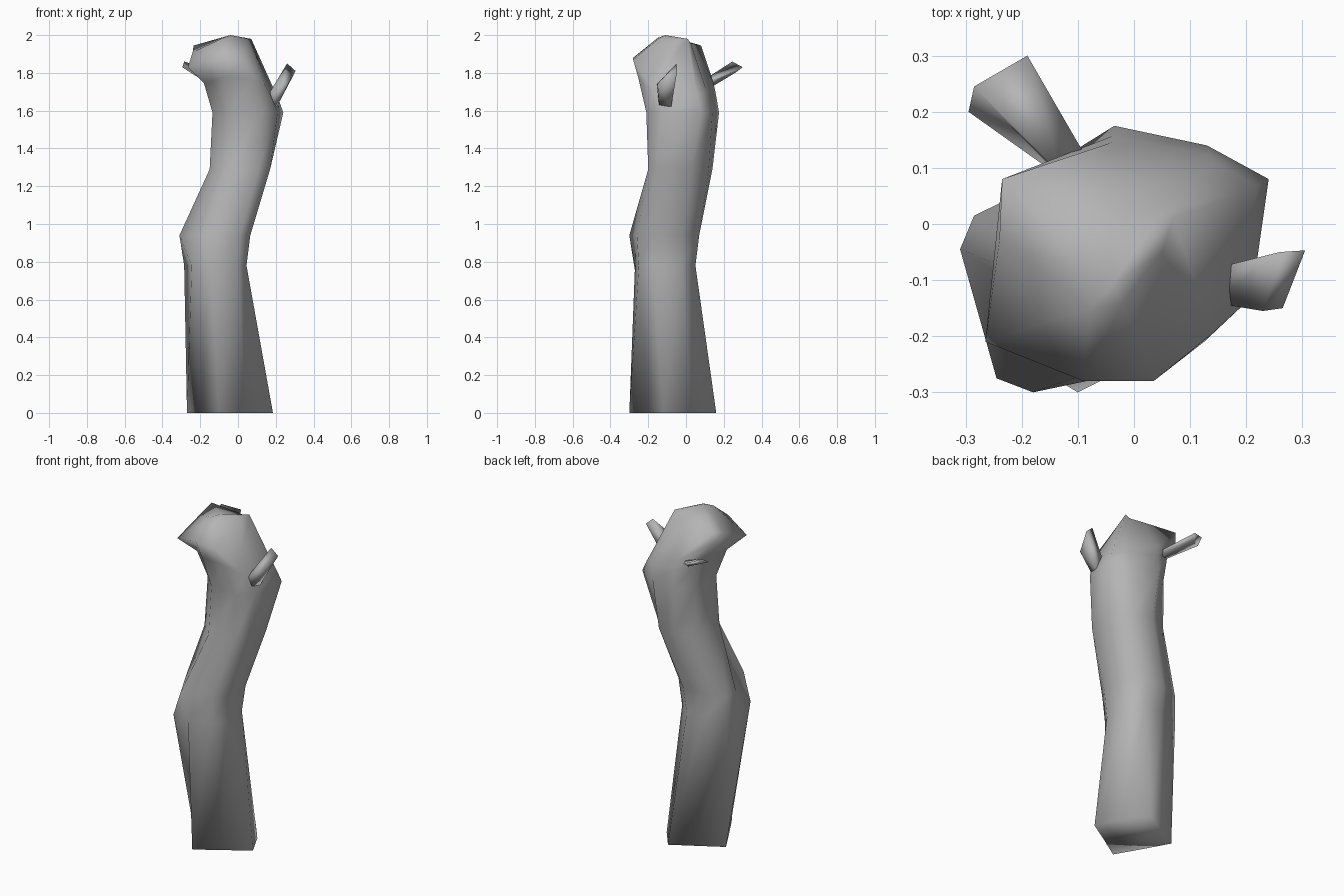
import bpy
from mathutils import Vector

if "Cube" in bpy.data.objects:
    bpy.data.objects.remove(bpy.data.objects["Cube"])

# Mid-dark bark grey
bark = bpy.data.materials.new("bark_grey")
bark.diffuse_color = (.46, .46, .46, 1)
bark.use_nodes = True
bark.node_tree.nodes["Principled BSDF"].inputs["Base Color"].default_value = bark.diffuse_color


def loft(name, rings, cap_point=None):
    """Skin equal-length rings, ordered anticlockwise from bottom to top."""
    n = len(rings[0])
    verts = [Vector(p) for ring in rings for p in ring]
    faces = [tuple(reversed(range(n)))]
    for r in range(len(rings) - 1):
        for i in range(n):
            j = (i + 1) % n
            faces.append((r*n + i, r*n + j, (r+1)*n + j, (r+1)*n + i))
    top = (len(rings) - 1) * n
    if cap_point:
        verts.append(Vector(cap_point))
        faces += [(top + i, top + (i+1) % n, len(verts) - 1) for i in range(n)]
    else:
        faces.append(tuple(range(top, top + n)))
    mesh = bpy.data.meshes.new(name)
    mesh.from_pydata(verts, [], faces)
    mesh.materials.append(bark)
    obj = bpy.data.objects.new(name, mesh)
    bpy.context.collection.objects.link(obj)
    bpy.ops.object.select_all(action='DESELECT')
    obj.select_set(True)
    bpy.context.view_layer.objects.active = obj
    bpy.ops.object.mode_set(mode='EDIT')
    bpy.ops.mesh.select_all(action='SELECT')
    bpy.ops.mesh.normals_make_consistent(inside=False)
    bpy.ops.object.mode_set(mode='OBJECT')
    bpy.ops.object.shade_smooth()
    return obj


# Crooked trunk: four-cornered foot, irregular sections at each bend
sections = {
    0.00: [(-.10, -.30), (.04, -.21), (.185, -.12), (.11, .03),
           (.01, .16), (-.13, .08), (-.27, .0), (-.19, -.145)],
    0.78: [(-.15, -.27), (.0, -.25), (.045, -.18), (.04, -.02),
           (-.04, .05), (-.16, .05), (-.285, .015), (-.245, -.275)],
    0.94: [(-.18, -.30), (.01, -.26), (.065, -.18), (.065, -.02),
           (-.03, .07), (-.16, .065), (-.285, .015), (-.31, -.045)],
    1.29: [(-.06, -.20), (.11, -.20), (.17, -.16), (.17, .03),
           (.10, .12), (-.02, .14), (-.14, .085), (-.15, -.11)],
    1.59: [(-.04, -.20), (.125, -.21), (.21, -.13), (.24, .08),
           (.13, .14), (-.035, .175), (-.13, .10), (-.135, -.10)],
}
trunk = [[Vector((x, y, z)) for x, y in pts] for z, pts in sections.items()]

# Overhanging broken top: slanted lip, small crown, steep flat cut at the back
lip = [Vector(p) for p in (
    (-.09, -.28, 1.88), (.035, -.28, 1.87), (.14, -.195, 1.74), (.205, .06, 1.68),
    (.14, .11, 1.70), (-.04, .145, 1.75), (-.235, .08, 1.88), (-.265, -.21, 1.83))]
crown = [Vector(p) for p in (
    (-.08, -.15, 1.985), (-.02, -.14, 1.985), (.05, -.05, 1.975), (.07, .01, 1.98),
    (.05, .025, 1.955), (-.04, .04, 1.955), (-.235, .08, 1.945), (-.24, -.03, 1.91))]
neck = []
for i, (a, b) in enumerate(zip(trunk[-1], lip)):
    p = a.lerp(b, .35 if i >= 6 else .6)   # only the left side is undercut
    p.z = a.z + (b.z - a.z) * .65
    neck.append(p)
loft("trunk", trunk + [neck, lip, crown], (-.04, -.11, 2.0))

# Two flared branch stubs
loft("right_branch", [
    [(.14, -.08, 1.65), (.20, -.08, 1.61), (.18, -.14, 1.61), (.14, -.14, 1.65)],
    [(.26, -.05, 1.85), (.305, -.047, 1.81), (.265, -.15, 1.74), (.23, -.155, 1.74)]])
loft("left_branch", [
    [(-.14, .09, 1.73), (-.13, .09, 1.76), (-.08, .11, 1.75), (-.09, .11, 1.71)],
    [(-.295, .20, 1.83), (-.285, .245, 1.86), (-.19, .30, 1.83), (-.20, .26, 1.80)]])
